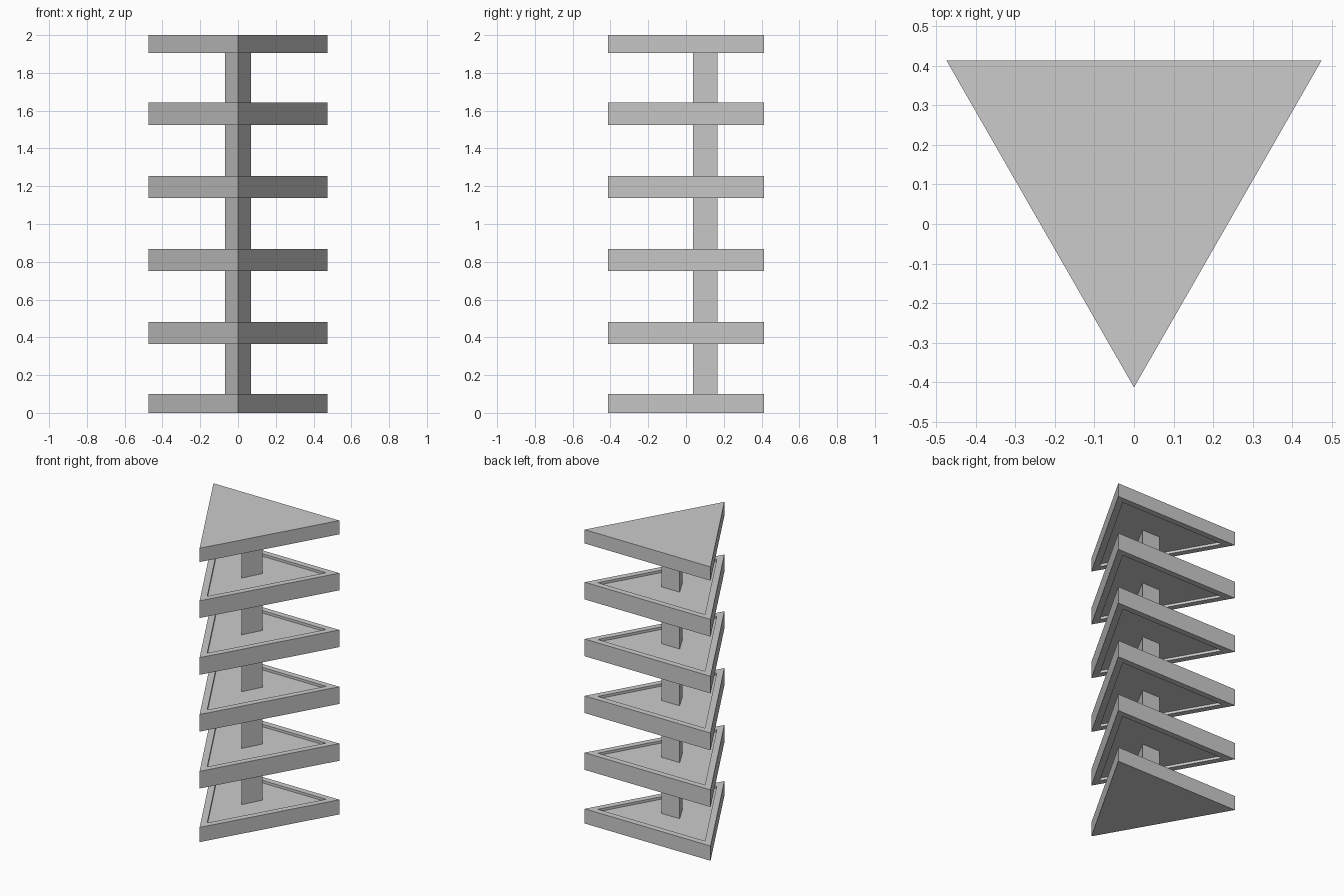
import bpy, bmesh

if "Cube" in bpy.data.objects:
    bpy.data.objects.remove(bpy.data.objects["Cube"])

RIM = 0.041      # rim width around each recess
DEPTH = 0.017    # recess depth


def triangle_prism(name, half_w, y_front, y_back, z0, z1, recess_top=False, recess_bottom=False):
    bm = bmesh.new()
    base = [bm.verts.new(p) for p in
            ((0, y_front, z0), (half_w, y_back, z0), (-half_w, y_back, z0))]
    face = bm.faces.new(base)
    ext = bmesh.ops.extrude_face_region(bm, geom=[face], use_keep_orig=True)
    bmesh.ops.translate(bm, vec=(0, 0, z1 - z0),
                        verts=[g for g in ext["geom"] if isinstance(g, bmesh.types.BMVert)])
    bmesh.ops.recalc_face_normals(bm, faces=bm.faces)
    # sunken panels on the top and/or bottom
    for wanted, sign in ((recess_top, 1), (recess_bottom, -1)):
        if not wanted:
            continue
        panel = next(f for f in bm.faces if f.normal.z * sign > 0.9)
        bmesh.ops.inset_region(bm, faces=[panel], thickness=RIM, use_even_offset=True)
        res = bmesh.ops.extrude_face_region(bm, geom=[panel])
        bmesh.ops.translate(bm, vec=(0, 0, -sign * DEPTH),
                            verts=[g for g in res["geom"] if isinstance(g, bmesh.types.BMVert)])
        if panel.is_valid:
            bmesh.ops.delete(bm, geom=[panel], context='FACES_ONLY')
    bmesh.ops.recalc_face_normals(bm, faces=bm.faces)
    mesh = bpy.data.meshes.new(name)
    bm.to_mesh(mesh)
    bm.free()
    obj = bpy.data.objects.new(name, mesh)
    bpy.context.collection.objects.link(obj)
    return obj


# height ranges of base, four middle shelves and cap
levels = [(0, 0.10)]
levels += [(0.365 + 0.3867 * i, 0.482 + 0.3867 * i) for i in range(4)]
levels += [(1.906, 2.0)]
last = len(levels) - 1

# triangular shelves
for i, (z0, z1) in enumerate(levels):
    name = "base" if i == 0 else "top_cap" if i == last else f"shelf_{i}"
    triangle_prism(name, 0.474, -0.413, 0.413, z0, z1,
                   recess_top=i < last, recess_bottom=i > 0)

# triangular post sections running between the recess floors
for i in range(last):
    triangle_prism(f"post_{i + 1}", 0.069, 0.036, 0.166,
                   levels[i][1] - DEPTH, levels[i + 1][0] + DEPTH)
